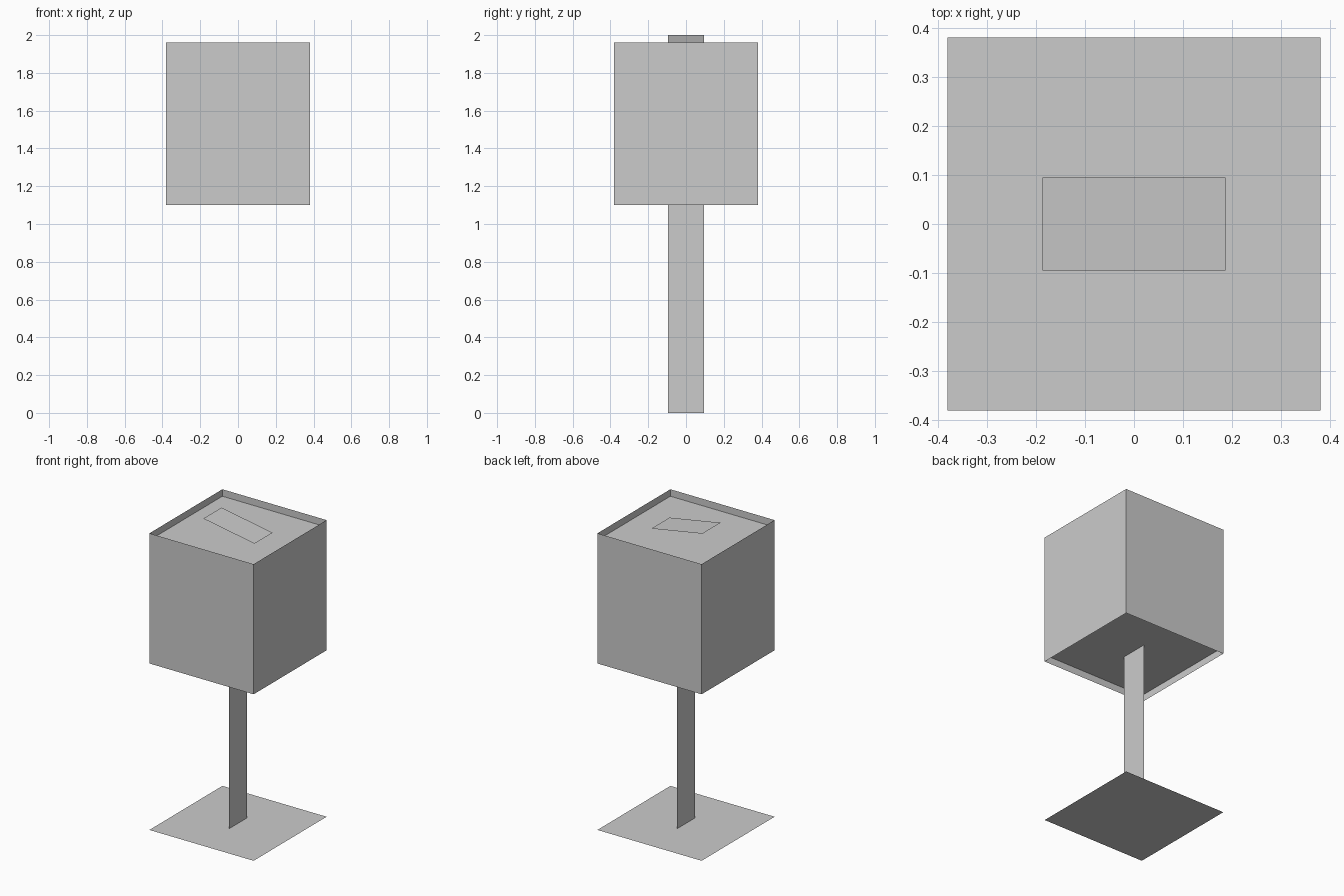
import bpy
from mathutils import Vector

if "Cube" in bpy.data.objects:
    bpy.data.objects.remove(bpy.data.objects["Cube"])


def sheet(name, quads):
    """Thin-sheet part; each quad is (centre, half edge u, half edge v)."""
    verts, faces = [], []
    for c, u, v in quads:
        c, u, v = Vector(c), Vector(u), Vector(v)
        n = len(verts)
        verts += [c - u - v, c + u - v, c + u + v, c - u + v]
        faces.append((n, n + 1, n + 2, n + 3))
    mesh = bpy.data.meshes.new(name)
    mesh.from_pydata(verts, [], faces)
    obj = bpy.data.objects.new(name, mesh)
    bpy.context.collection.objects.link(obj)
    return obj


R = 0.381               # half width of box and base
BOTTOM, TOP = 1.10, 1.96
INSET = 0.046           # how far the caps sit inside the rims
MID, HALF = (BOTTOM + TOP) / 2, (TOP - BOTTOM) / 2

# Flat base plate on the ground
sheet("base_plate", [((0, 0, 0), (R, 0, 0), (0, R, 0))])

# Single-sheet post running up to the box floor
post_top = BOTTOM + INSET
sheet("post", [((0, 0, post_top / 2), (0, 0.095, 0), (0, 0, post_top / 2))])

# Four box walls
sheet("box_walls", [
    ((0, -R, MID), (R, 0, 0), (0, 0, HALF)),
    ((R, 0, MID), (0, R, 0), (0, 0, HALF)),
    ((0, R, MID), (-R, 0, 0), (0, 0, HALF)),
    ((-R, 0, MID), (0, -R, 0), (0, 0, HALF)),
])

# Recessed lid and floor of the box
sheet("box_lid", [((0, 0, TOP - INSET), (R, 0, 0), (0, R, 0))])
sheet("box_floor", [((0, 0, BOTTOM + INSET), (R, 0, 0), (0, -R, 0))])

# Small tilted panel above the lid, higher on the left
sheet("tilted_panel", [((0, 0, 1.967), (0.187, 0, -0.033), (0, 0.095, 0))])
